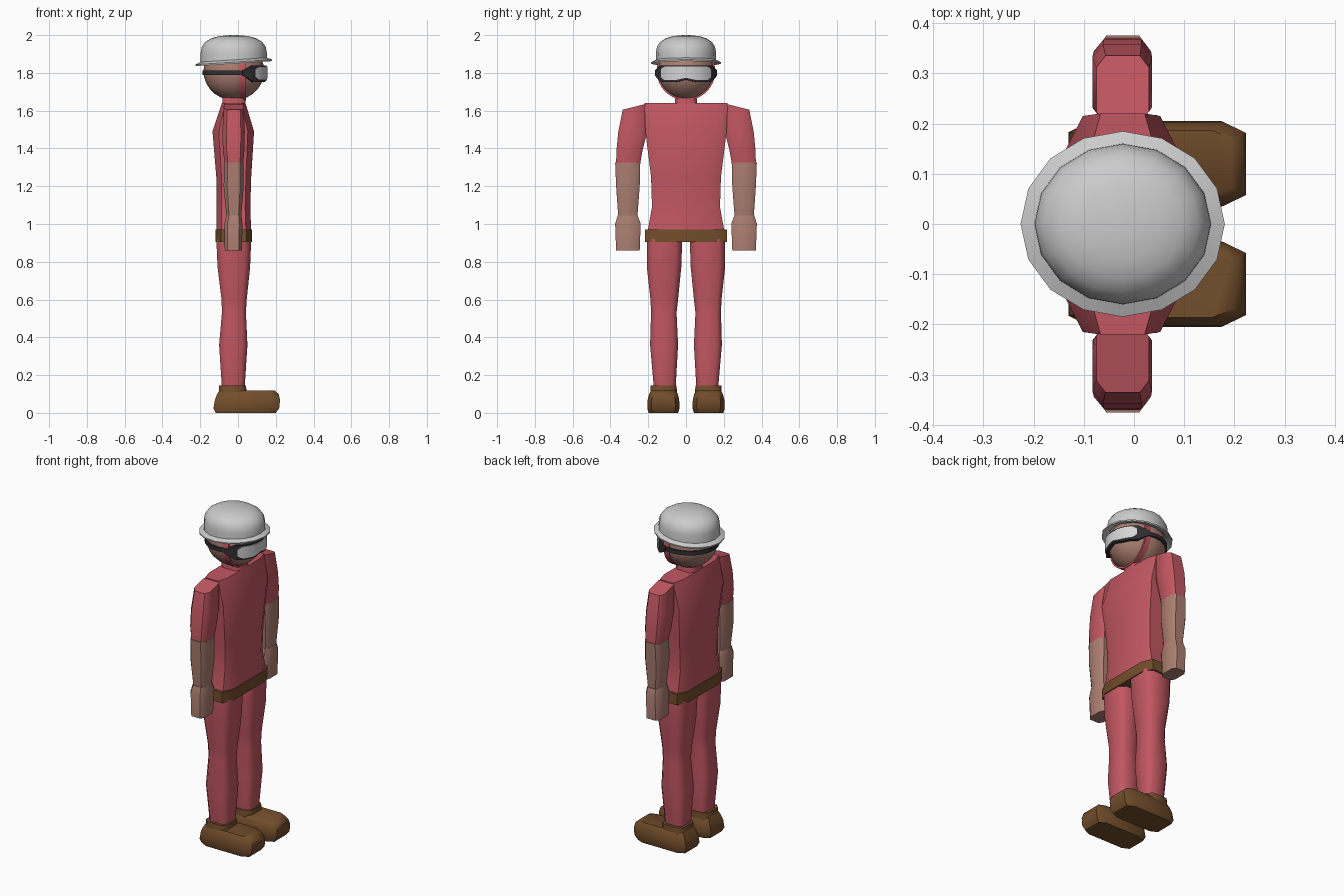
import bpy, bmesh, math
from mathutils import Vector

if "Cube" in bpy.data.objects:
    bpy.data.objects.remove(bpy.data.objects["Cube"])


def material(name, rgb):
    m = bpy.data.materials.new(name)
    m.diffuse_color = (*rgb, 1)
    m.use_nodes = True
    m.node_tree.nodes["Principled BSDF"].inputs["Base Color"].default_value = m.diffuse_color
    return m


RED = material("red cloth", (0.54, 0.095, 0.12))
SKIN = material("skin", (0.41, 0.21, 0.165))
BROWN = material("brown leather", (0.17, 0.075, 0.024))
WHITE = material("helmet white", (0.6, 0.6, 0.6))
BLACK = material("goggle black", (0.03, 0.03, 0.033))
LENS = material("lens", (0.66, 0.66, 0.66))


def finish(name, bm, mat, angle=50):
    bmesh.ops.recalc_face_normals(bm, faces=bm.faces[:])
    me = bpy.data.meshes.new(name)
    bm.to_mesh(me)
    bm.free()
    me.materials.append(mat)
    ob = bpy.data.objects.new(name, me)
    bpy.context.collection.objects.link(ob)
    bpy.ops.object.select_all(action='DESELECT')
    ob.select_set(True)
    bpy.context.view_layer.objects.active = ob
    bpy.ops.object.shade_smooth_by_angle(angle=math.radians(angle))
    return ob


def bridge(bm, a, b):
    n = len(a)
    for i in range(n):
        bm.faces.new((a[i], a[(i + 1) % n], b[(i + 1) % n], b[i]))


def loft(name, mat, sections, c=0.35, side=1):
    """Stack of chamfered rectangles: (z, x0, x1, y0, y1[, slope along y])."""
    bm = bmesh.new()
    k = 1 - c
    outline = [(1, k), (k, 1), (-k, 1), (-1, k), (-1, -k), (-k, -1), (k, -1), (1, -k)]
    rings = []
    for z, x0, x1, y0, y1, *slope in sections:
        t = slope[0] if slope else 0
        cx, cy, rx, ry = (x0 + x1) / 2, (y0 + y1) / 2, (x1 - x0) / 2, (y1 - y0) / 2
        rings.append([bm.verts.new((cx + rx * u, side * (cy + ry * v), z + t * ry * v))
                      for u, v in outline])
    for a, b in zip(rings, rings[1:]):
        bridge(bm, a, b)
    bm.faces.new(rings[0])
    bm.faces.new(rings[-1])
    return finish(name, bm, mat)


def arc_band(name, mat, a0, a1, n, rx, ry, heights, place, thick):
    """Curved strip on an ellipse, with height limits given per angle."""
    bm = bmesh.new()
    rings = []
    for i in range(n + 1):
        a = math.radians(a0 + (a1 - a0) * i / n)
        lo, hi = heights(a)
        rings.append([bm.verts.new(place((rx + d) * math.cos(a), (ry + d) * math.sin(a), h))
                      for d, h in ((0, lo), (thick, lo), (thick, hi), (0, hi))])
    for a, b in zip(rings, rings[1:]):
        bridge(bm, a, b)
    if a1 - a0 < 360:
        bm.faces.new(rings[0])
        bm.faces.new(rings[-1])
    else:
        bmesh.ops.remove_doubles(bm, verts=bm.verts[:], dist=1e-5)
    return finish(name, bm, mat)


# torso, belt and collar
loft("torso", RED, [(0.95, -.115, .07, -.205, .205), (1.09, -.115, .065, -.18, .18),
                    (1.25, -.115, .07, -.185, .185), (1.49, -.135, .085, -.215, .215),
                    (1.64, -.085, .04, -.22, .22)], 0.3)
loft("belt", BROWN, [(0.905, -.12, .075, -.217, .217), (0.97, -.12, .075, -.217, .217)], 0.3)
loft("collar", RED, [(1.6, -.085, .042, -.06, .06), (1.655, -.083, .04, -.058, .058),
                     (1.68, -.08, .035, -.055, .055)])

# limbs, mirrored across y
for side, label in ((1, "left"), (-1, "right")):
    loft(label + "_sleeve", RED, [(1.322, -.07, .027, .242, .37), (1.39, -.08, .034, .23, .368),
                                  (1.49, -.083, .036, .205, .358),
                                  (1.622, -.075, .03, .2, .335, -.25)], side=side)
    loft(label + "_forearm", SKIN, [(1.03, -.06, .016, .258, .358), (1.2, -.076, .03, .245, .37),
                                    (1.325, -.072, .028, .242, .375)], side=side)
    loft(label + "_hand", SKIN, [(0.86, -.07, .02, .245, .37), (1.0, -.072, .024, .24, .375),
                                 (1.045, -.062, .018, .255, .362)], side=side)
    loft(label + "_leg", RED, [(0.13, -.085, .035, .055, .17), (0.36, -.1, .05, .042, .19),
                               (0.53, -.085, .042, .05, .185), (0.6, -.087, .046, .042, .188),
                               (0.77, -.108, .064, .025, .207), (0.92, -.115, .07, .02, .207)],
         side=side)
    loft(label + "_boot_cuff", BROWN, [(0.1, -.102, .045, .047, .19),
                                       (0.145, -.1, .043, .05, .187)], side=side)
    loft(label + "_boot", BROWN, [(0, -.118, .2, .042, .198), (0.025, -.13, .218, .034, .205),
                                  (0.07, -.122, .223, .036, .203),
                                  (0.1, -.11, .215, .044, .195),
                                  (0.118, -.1, .195, .054, .186)], 0.26, side)

# head
bm = bmesh.new()
bmesh.ops.create_uvsphere(bm, u_segments=20, v_segments=14, radius=1)
for v in bm.verts:
    v.co = Vector((-.022 + .161 * v.co.x, .155 * v.co.y, 1.81 + .155 * v.co.z))
finish("head", bm, SKIN)

# helmet: lathed dome with a brim that dips towards the back
bm = bmesh.new()
profile = [(0.88, 1.875), (0.95, 1.857), (1.15, 1.849), (1.155, 1.857), (1.0, 1.869),
           (0.995, 1.91), (0.96, 1.938), (0.86, 1.964), (0.68, 1.983), (0.45, 1.994), (0.2, 1.999)]
rings = []
for r, z in profile:
    tilt = 0.065 if z < 1.9 else 0
    ring = []
    for i in range(16):
        a = math.tau * i / 16
        x = .176 * r * math.cos(a)
        ring.append(bm.verts.new((-.0225 + x, .16 * r * math.sin(a), z + tilt * x)))
    rings.append(ring)
for a, b in zip(rings, rings[1:]):
    bridge(bm, a, b)
top = bm.verts.new((-.0225, 0, 2.0))
for i in range(16):
    bm.faces.new((rings[-1][i], rings[-1][(i + 1) % 16], top))
finish("helmet", bm, WHITE)


# goggles: strap, frame and lens wrapped around the face
def around_head(u, v, h):
    return (-.022 + u, v, 1.8 + h)


def frame_height(a):
    t = abs(math.degrees(a))
    grow = min(1, max(0, (74 - t) / 22))
    nose = 0.012 * max(0, 1 - t / 18)
    return -.013 - .035 * grow + nose, .013 + .027 * grow


def lens_height(a):
    t = abs(math.degrees(a))
    grow = min(1, max(0, (52 - t) / 10))
    nose = 0.012 * max(0, 1 - t / 18)
    return -.018 - .02 * grow + nose, .012 + .021 * grow


arc_band("goggle_strap", BLACK, 0, 360, 24, .157, .155, lambda a: (-.011, .013), around_head, .01)
arc_band("goggle_frame", BLACK, -74, 74, 20, .155, .153, frame_height, around_head, .018)
arc_band("goggle_lens", LENS, -50, 50, 20, .165, .163, lens_height, around_head, .013)

# chin strap under the jaw
arc_band("chin_strap", RED, -205, 25, 24, .145, .145, lambda a: (-.018, .018),
         lambda u, v, h: (.025 + h, u, 1.81 + v), .01)
